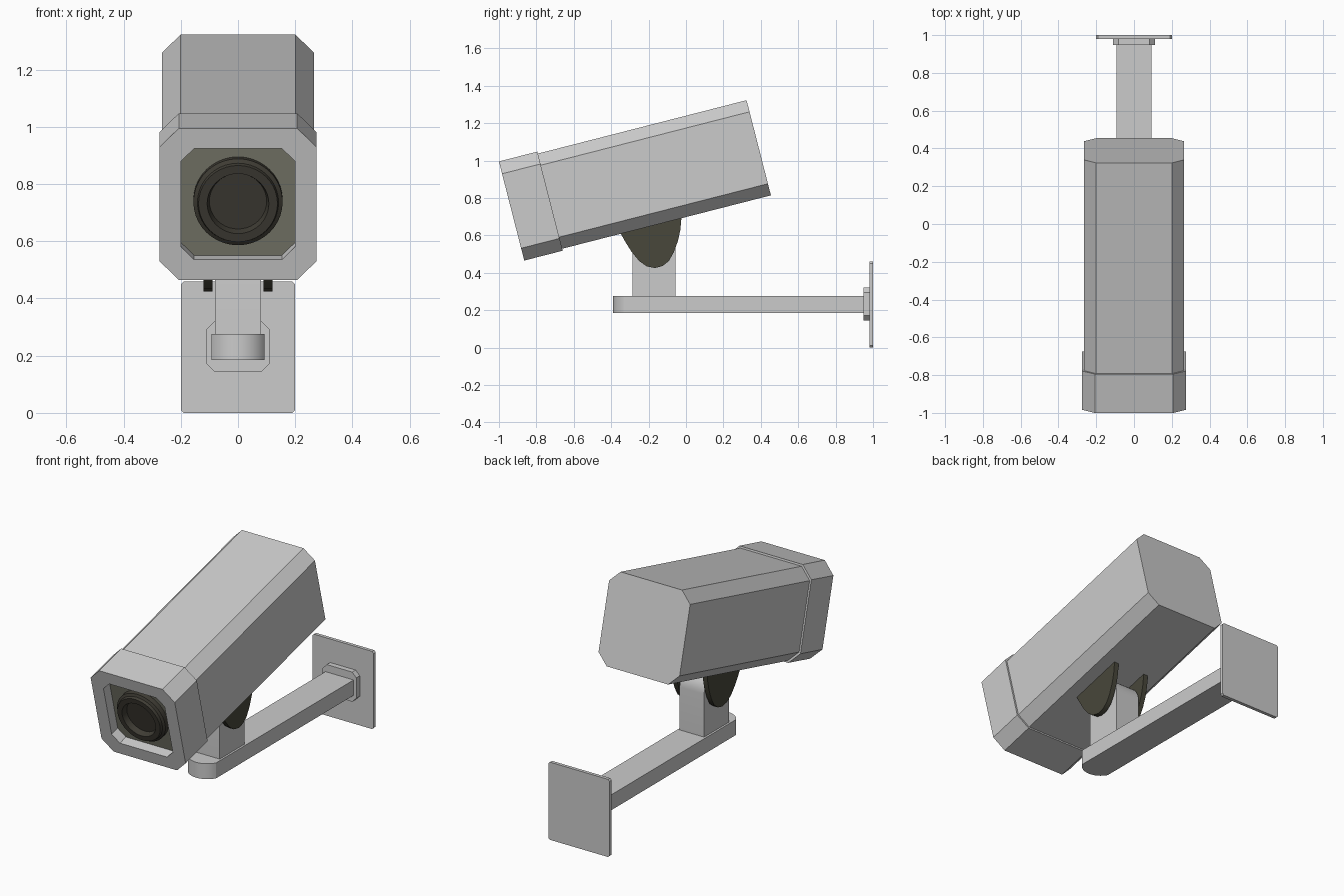
import bpy, bmesh, math
from mathutils import Matrix

if "Cube" in bpy.data.objects:
    bpy.data.objects.remove(bpy.data.objects["Cube"])

TILT = Matrix.Translation((0, -0.9325, 0.73)) @ Matrix.Rotation(math.radians(14.35), 4, 'X')


def material(name, rgb):
    m = bpy.data.materials.new(name)
    m.diffuse_color = (*rgb, 1)
    m.use_nodes = True
    m.node_tree.nodes["Principled BSDF"].inputs["Base Color"].default_value = m.diffuse_color
    return m


PANEL = material("olive_grey", (0.20, 0.20, 0.155))
DARK = material("dark_olive", (0.065, 0.063, 0.043))
LENS = material("lens_dark", (0.05, 0.046, 0.035))


def loft(name, loops, matrix=None, mat=None, smooth=False):
    """Skin a list of equal-length point loops and cap both ends."""
    bm = bmesh.new()
    rings = [[bm.verts.new(p) for p in loop] for loop in loops]
    n = len(rings[0])
    for a, b in zip(rings, rings[1:]):
        for i in range(n):
            j = (i + 1) % n
            bm.faces.new((a[i], a[j], b[j], b[i]))
    bm.faces.new(rings[0])
    bm.faces.new(rings[-1])
    bmesh.ops.recalc_face_normals(bm, faces=bm.faces)
    if matrix:
        bm.transform(matrix)
    me = bpy.data.meshes.new(name)
    bm.to_mesh(me)
    bm.free()
    ob = bpy.data.objects.new(name, me)
    bpy.context.collection.objects.link(ob)
    if mat:
        me.materials.append(mat)
    if smooth:
        bpy.ops.object.select_all(action='DESELECT')
        bpy.context.view_layer.objects.active = ob
        ob.select_set(True)
        bpy.ops.object.shade_smooth_by_angle(angle=math.radians(25))
    return ob


def octagon(y, hx, hz, c, zc=0):
    """Chamfered rectangle in the xz plane."""
    q = [(hx, hz - c), (hx - c, hz), (c - hx, hz), (-hx, hz - c)]
    return [(x, y, z + zc) for x, z in q] + [(-x, y, zc - z) for x, z in q]


def circle(y, r, n=40):
    return [(r * math.cos(2 * math.pi * i / n), y, r * math.sin(2 * math.pi * i / n)) for i in range(n)]


def extrude_x(name, prof, x0, x1, **kw):
    return loft(name, [[(x, y, z) for y, z in prof] for x in (x0, x1)], **kw)


# Tilted camera housing and front hood with recessed window
loft("camera_body", [octagon(0.2, 0.265, 0.2625, 0.064), octagon(1.364, 0.265, 0.2625, 0.064)], TILT)
loft("front_hood", [octagon(0.212, 0.275, 0.2735, 0.068), octagon(0, 0.275, 0.2735, 0.068),
                    octagon(0, 0.2, 0.2, 0.046), octagon(0.062, 0.2, 0.2, 0.046)], TILT)
loft("front_panel", [octagon(0.058, 0.1995, 0.1995, 0.046), octagon(0.07, 0.1995, 0.1995, 0.046)], TILT, PANEL)

# Stepped lens barrel with hollow front
loft("lens", [circle(y, r) for y, r in ((0.065, 0.156), (0.03, 0.156), (0.022, 0.142), (0.006, 0.138),
                                        (0.006, 0.108), (0.04, 0.1))], TILT, LENS, True)

# Pair of rounded mounting ears under the housing
ear = [(-0.36, 0.63), (-0.325, 0.566), (-0.29, 0.51), (-0.25, 0.462), (-0.21, 0.434), (-0.165, 0.425),
       (-0.125, 0.436), (-0.092, 0.462), (-0.065, 0.51), (-0.043, 0.57), (-0.03, 0.63), (-0.023, 0.71)]
for side, s in (("left", -1), ("right", 1)):
    extrude_x(side + "_ear", ear, s * 0.09, s * 0.12, mat=DARK, smooth=True)

# Upright post with rounded top
post = [(-0.285, 0.27)] + [(-0.17 - 0.115 * math.cos(math.pi * i / 16), 0.53 + 0.115 * math.sin(math.pi * i / 16))
                           for i in range(17)] + [(-0.055, 0.27)]
extrude_x("post", post, -0.08, 0.08, smooth=True)

# Wall arm with rounded front end
R, A = 0.1045, math.radians(61.7)
tip = [(R * math.sin(A * (i / 8 - 1)), -0.39 + R - R * math.cos(A * (i / 8 - 1))) for i in range(17)]
plan = tip + [(0.092, 0.955), (-0.092, 0.955)]
loft("arm", [[(x, y, z) for x, y in plan] for z in (0.185, 0.276)], smooth=True)

# Wall flange and plate
loft("flange", [octagon(y, 0.11, 0.0875, 0.027, 0.2325) for y in (0.948, 0.981)])
loft("wall_plate", [octagon(y, 0.2, 0.2295, 0.01, 0.2295) for y in (0.98, 1.0)])
